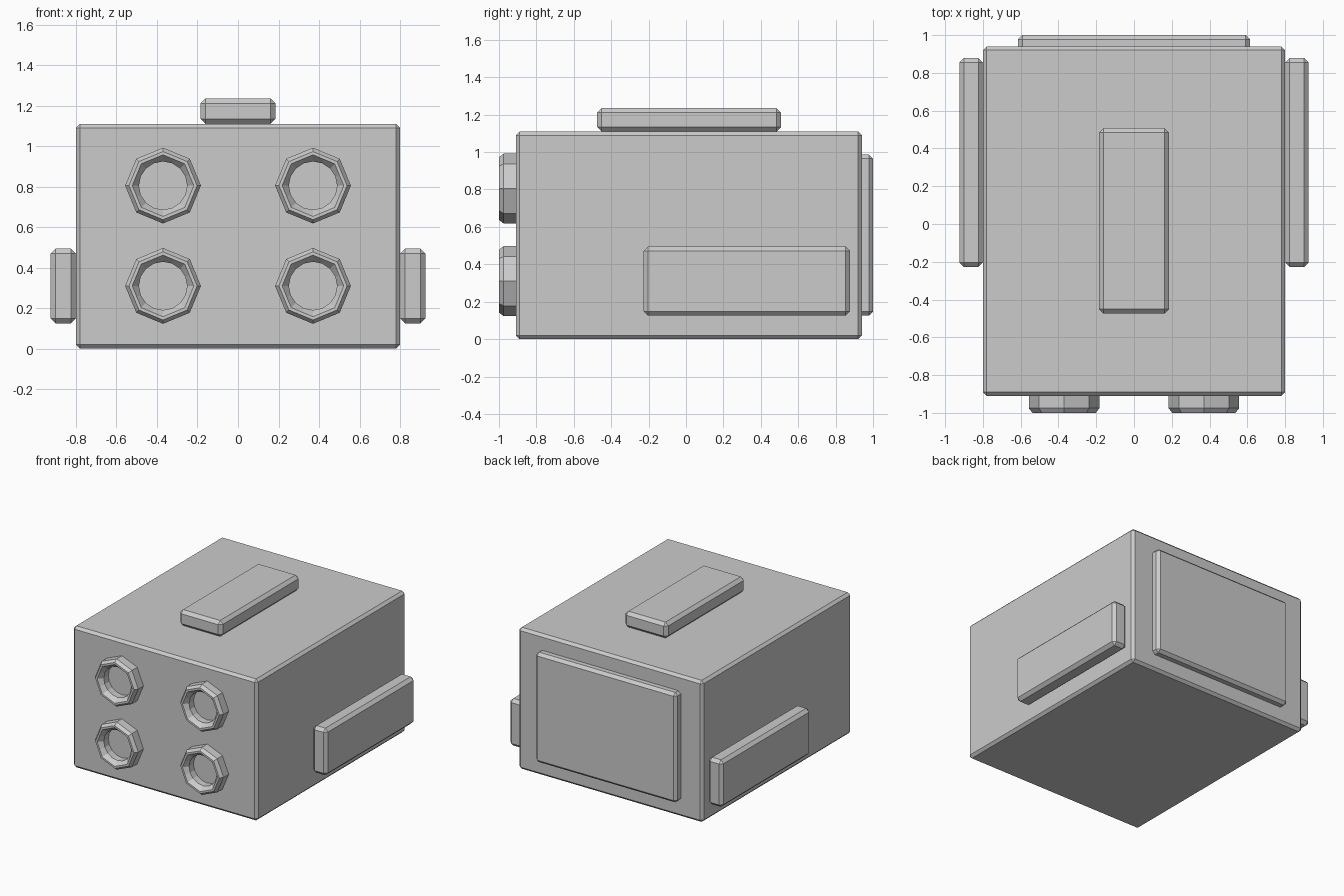
import bpy, bmesh
from math import cos, sin, pi

if "Cube" in bpy.data.objects:
    bpy.data.objects.remove(bpy.data.objects["Cube"])


def finish(name, bm):
    bmesh.ops.recalc_face_normals(bm, faces=bm.faces)
    mesh = bpy.data.meshes.new(name)
    bm.to_mesh(mesh)
    bm.free()
    ob = bpy.data.objects.new(name, mesh)
    bpy.context.collection.objects.link(ob)
    return ob


def box(name, lo, hi, bevel):
    """Chamfered box between two corners."""
    bm = bmesh.new()
    bmesh.ops.create_cube(bm, size=1)
    for v in bm.verts:
        v.co = [(a + b) / 2 + c * (b - a) for a, b, c in zip(lo, hi, v.co)]
    bmesh.ops.bevel(bm, geom=bm.edges[:], offset=bevel, segments=1,
                    profile=0.5, affect='EDGES')
    return finish(name, bm)


def nozzle(name, cx, cz):
    """Octagonal collar with a chamfered rim and a round bore."""
    # radius, y, octagonal or round section
    profile = [(0.187, -0.90, True), (0.187, -0.975, True),
               (0.168, -1.0, True), (0.152, -1.0, True),
               (0.119, -0.965, False), (0.119, -0.90, False)]
    bm = bmesh.new()
    rings = []
    for r, y, octagon in profile:
        ring = []
        for i in range(16):
            rr = r * cos(pi / 8) if octagon and i % 2 else r
            a = i * pi / 8
            ring.append(bm.verts.new((cx + rr * cos(a), y, cz + rr * sin(a))))
        rings.append(ring)
    for k, ring in enumerate(rings):
        nxt = rings[(k + 1) % len(rings)]
        for i in range(16):
            j = (i + 1) % 16
            bm.faces.new((ring[i], ring[j], nxt[j], nxt[i]))
    return finish(name, bm)


# Main body
box("body", (-0.80, -0.91, 0), (0.80, 0.94, 1.11), 0.02)

# Raised slab on the top
box("top_block", (-0.185, -0.475, 1.11), (0.185, 0.508, 1.235), 0.024)

# Panel set into the back
box("back_panel", (-0.613, 0.875, 0.125), (0.613, 1.0, 0.987), 0.022)

# Side slabs
for side, x0, x1 in (("left", -0.925, -0.80), ("right", 0.80, 0.925)):
    box(side + "_side_block", (x0, -0.228, 0.125), (x1, 0.878, 0.494), 0.024)

# Four collars on the front
for row, z in (("lower", 0.31), ("upper", 0.805)):
    for side, x in (("left", -0.37), ("right", 0.37)):
        nozzle(f"{row}_{side}_collar", x, z)
